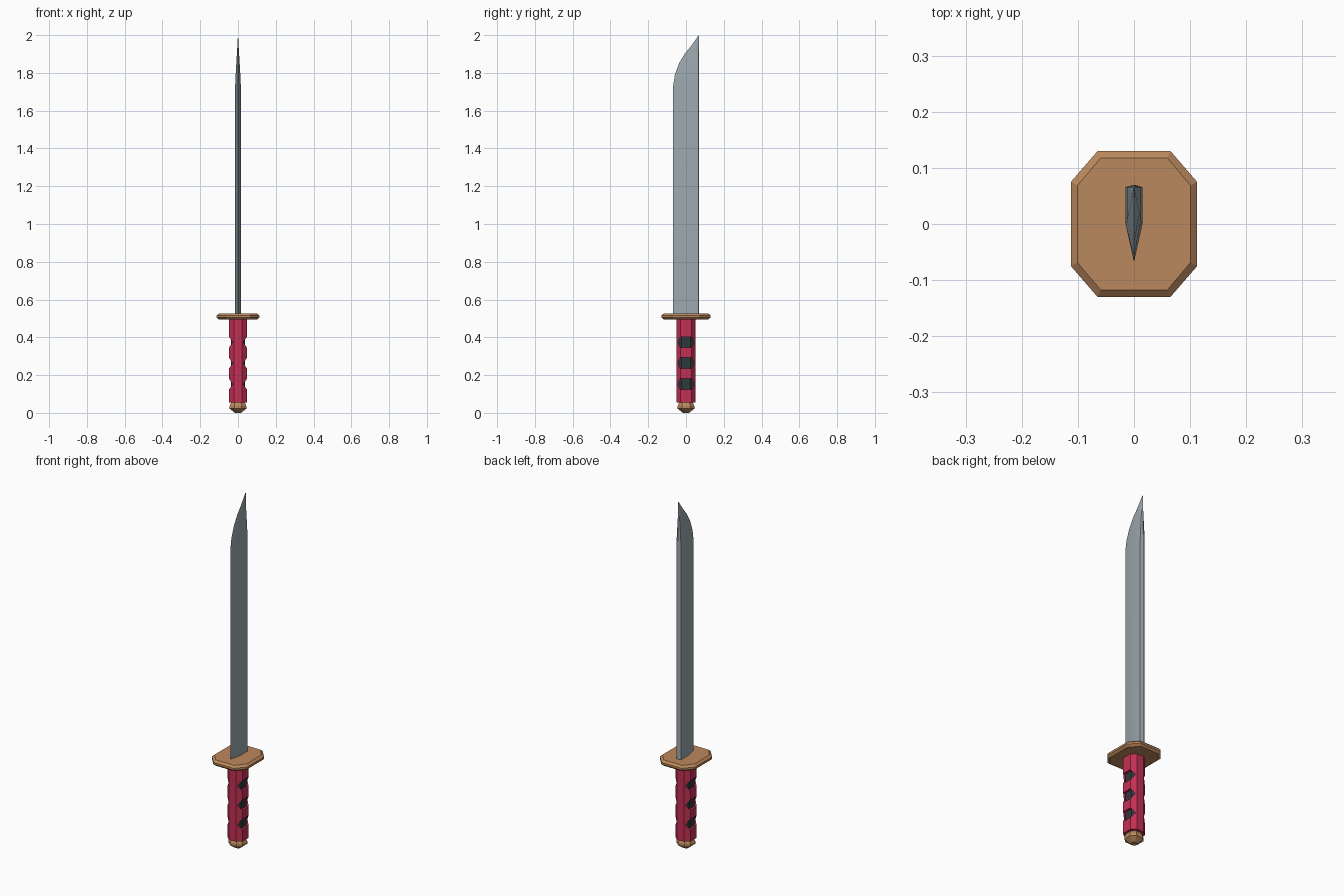
import bpy, bmesh

if "Cube" in bpy.data.objects:
    bpy.data.objects.remove(bpy.data.objects["Cube"])


def material(name, rgb):
    m = bpy.data.materials.new(name)
    m.diffuse_color = (*rgb, 1)
    m.use_nodes = True
    m.node_tree.nodes["Principled BSDF"].inputs["Base Color"].default_value = m.diffuse_color
    return m


STEEL = material("steel", (0.33, 0.39, 0.42))
BRONZE = material("bronze", (0.50, 0.25, 0.11))
RED = material("red_wrap", (0.55, 0.03, 0.09))
DARK = material("dark_grip", (0.03, 0.04, 0.045))


def loft(name, rings, mat=None):
    """Skin a stack of equal-length rings and cap both ends."""
    bm = bmesh.new()
    rows = [[bm.verts.new(p) for p in r] for r in rings]
    n = len(rows[0])
    for a, b in zip(rows, rows[1:]):
        for i in range(n):
            j = (i + 1) % n
            bm.faces.new((a[i], a[j], b[j], b[i]))
    bm.faces.new(rows[0][::-1])
    bm.faces.new(rows[-1])
    bmesh.ops.remove_doubles(bm, verts=bm.verts, dist=1e-5)
    bmesh.ops.recalc_face_normals(bm, faces=bm.faces)
    me = bpy.data.meshes.new(name)
    bm.to_mesh(me)
    bm.free()
    ob = bpy.data.objects.new(name, me)
    bpy.context.collection.objects.link(ob)
    if mat:
        me.materials.append(mat)
    return ob


def octagon(hx, hy, cx, cy, z):
    """Rectangle hx by hy with corners cut to flats of half length cx and cy."""
    return [(x, y, z) for x, y in (
        (hx, -cy), (hx, cy), (cx, hy), (-cx, hy),
        (-hx, cy), (-hx, -cy), (-cx, -hy), (cx, -hy))]


# Blade: wedge section with ridged spine, sweeping to a clipped tip
def blade_ring(z, edge, w, mid):
    back, ridge = 0.066, 0.07
    return [(0, edge, z), (w, mid, z), (w, back, z),
            (0, ridge, z), (-w, back, z), (-w, mid, z)]


blade = loft("blade", [blade_ring(*r) for r in (
    (0.51, -0.068, 0.015, 0.0), (1.73, -0.068, 0.015, 0.0),
    (1.79, -0.059, 0.0125, 0.008), (1.85, -0.037, 0.009, 0.02),
    (1.90, -0.008, 0.006, 0.035), (1.94, 0.025, 0.0035, 0.048),
    (1.997, 0.066, 0.0006, 0.066))], STEEL)
bpy.context.view_layer.objects.active = blade
blade.select_set(True)
bpy.ops.object.shade_smooth_by_angle(angle=0.5)

# Guard: octagonal plate with bevelled rims
loft("guard", [octagon(0.1125 - d, 0.13 - d, 0.065 - d / 2, 0.075 - d / 2, z)
               for z, d in ((0.494, 0.012), (0.505, 0), (0.516, 0), (0.527, 0.012))], BRONZE)

# Handle wrap and the dark grip beneath it
wrap = loft("handle_wrap", [octagon(0.048, 0.05, 0.022, 0.028, z) for z in (0.055, 0.497)], RED)
loft("handle_core", [octagon(0.036, 0.044, 0.02, 0.024, z) for z in (0.06, 0.495)], DARK)

# Hexagonal windows cut through the wrap on both sides
hexagon = [(-0.045, 0), (-0.028, -0.029), (0.028, -0.029),
           (0.045, 0), (0.028, 0.029), (-0.028, 0.029)]
for k, zc in enumerate((0.152, 0.263, 0.374)):
    cutter = loft(f"window_cutter_{k}", [[(x, y, zc + z) for y, z in hexagon] for x in (-0.1, 0.1)])
    cutter.hide_render = True
    cutter.hide_set(True)
    mod = wrap.modifiers.new("window", 'BOOLEAN')
    mod.operation, mod.object, mod.solver = 'DIFFERENCE', cutter, 'EXACT'

# Pommel: faceted cap
loft("pommel", [octagon(r, r, r * 0.45, r * 0.5, z)
                for z, r in ((0.0, 0.016), (0.022, 0.044), (0.037, 0.044), (0.058, 0.034))], BRONZE)
